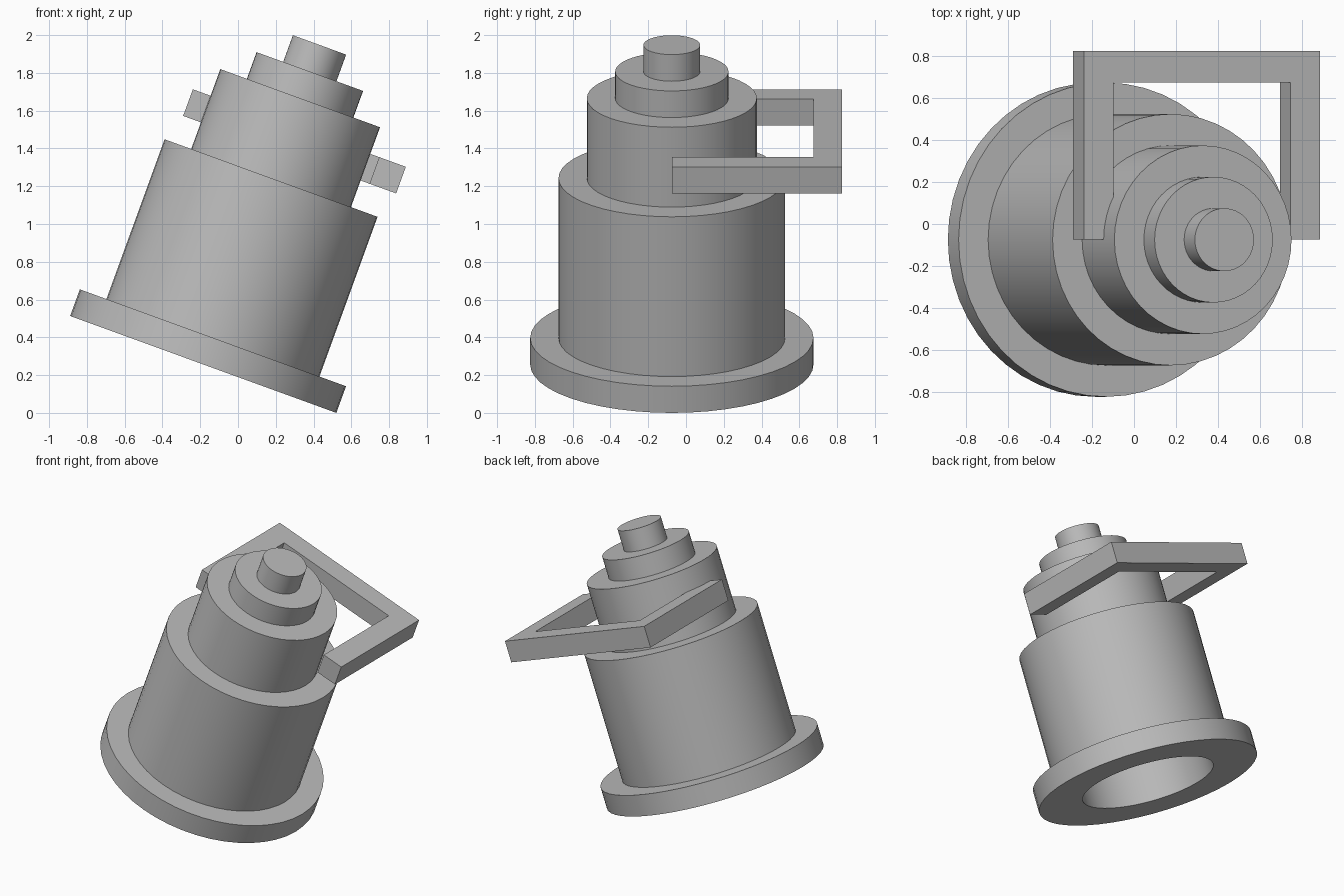
import bpy
import bmesh
from math import radians, sin, tau
from mathutils import Matrix

cube = bpy.data.objects.get("Cube")
if cube:
    bpy.data.objects.remove(cube, do_unlink=True)

TILT = radians(20)
FLANGE_RADIUS = 0.75
# Tilted frame whose origin is the centre of the flange's underside
PLACE = (Matrix.Translation((-0.184, -0.075, FLANGE_RADIUS * sin(TILT)))
         @ Matrix.Rotation(TILT, 4, "Y"))

grey = bpy.data.materials.new("plain grey")
grey.use_nodes = True
grey.diffuse_color = (0.5, 0.5, 0.5, 1)
grey.node_tree.nodes["Principled BSDF"].inputs["Base Color"].default_value = grey.diffuse_color


def finish(name, bm):
    """Turn a bmesh into a placed, shaded object."""
    bmesh.ops.remove_doubles(bm, verts=bm.verts, dist=1e-4)
    bmesh.ops.recalc_face_normals(bm, faces=bm.faces)
    mesh = bpy.data.meshes.new(name)
    bm.to_mesh(mesh)
    bm.free()
    mesh.materials.append(grey)
    obj = bpy.data.objects.new(name, mesh)
    bpy.context.collection.objects.link(obj)
    obj.matrix_world = PLACE
    bpy.ops.object.select_all(action="DESELECT")
    obj.select_set(True)
    bpy.context.view_layer.objects.active = obj
    bpy.ops.object.shade_smooth_by_angle(angle=radians(30))
    return obj


def lathe(name, profile, steps=48):
    """Revolve (radius, height) points about the local z axis."""
    bm = bmesh.new()
    verts = [bm.verts.new((r, 0, h)) for r, h in profile]
    edges = [bm.edges.new(pair) for pair in zip(verts, verts[1:])]
    bmesh.ops.spin(bm, geom=verts + edges, cent=(0, 0, 0), axis=(0, 0, 1),
                   angle=tau, steps=steps, use_duplicate=False)
    return finish(name, bm)


def extrude(name, outline, bottom, top):
    """Raise a flat (x, y) outline between two heights."""
    bm = bmesh.new()
    face = bm.faces.new([bm.verts.new((x, y, bottom)) for x, y in outline])
    raised = bmesh.ops.extrude_face_region(bm, geom=[face], use_keep_orig=True)["geom"]
    bmesh.ops.translate(bm, vec=(0, 0, top - bottom),
                        verts=[v for v in raised if isinstance(v, bmesh.types.BMVert)])
    return finish(name, bm)


# Stepped housing: flange, body, neck, collar and knob, with a deep bore below
tiers = [(FLANGE_RADIUS, 0.15), (0.6, 1.05), (0.45, 1.5), (0.3, 1.65), (0.15, 1.8)]
bore_radius, bore_depth = 0.45, 1.04
profile = [(0, bore_depth), (bore_radius, bore_depth), (bore_radius, 0)]
height = 0
for radius, top in tiers:
    profile += [(radius, height), (radius, top)]
    height = top
profile.append((0, height))
lathe("stepped_housing", profile)

# U-shaped handle, open toward the front
left, right, back, bar = -0.55, 0.65, 0.9, 0.15
handle = [(left, 0), (left + bar, 0), (left + bar, back - bar), (right - bar, back - bar),
          (right - bar, 0), (right, 0), (right, back), (left, back)]
extrude("handle", handle, 1.2, 1.35)
